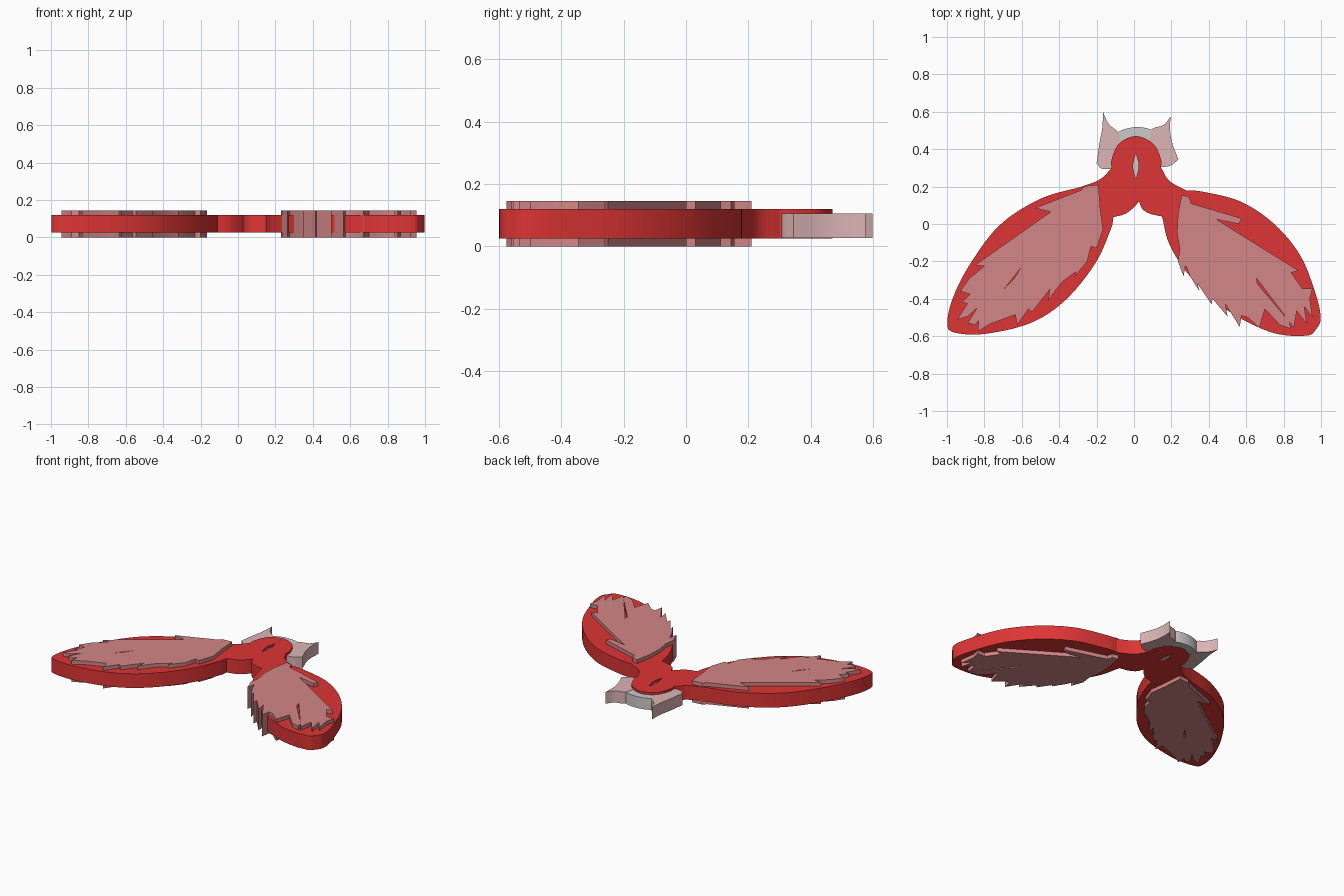
import bpy, bmesh
from mathutils import Vector


def smooth(runs, steps=6):
    """Join runs of points into a closed outline: curved in a run, sharp between runs."""
    out = []
    for i, run in enumerate(runs):
        pts = [Vector(p) for p in run] + [Vector(runs[(i + 1) % len(runs)][0])]
        ext = [2 * pts[0] - pts[1]] + pts + [2 * pts[-1] - pts[-2]]
        for k in range(1, len(ext) - 2):
            a, b, c, d = ext[k - 1:k + 3]
            for s in range(steps if len(pts) > 2 else 1):
                t = s / steps
                out.append(0.5 * (2 * b + (c - a) * t + (2 * a - 5 * b + 4 * c - d) * t * t
                                  + (3 * b - a - 3 * c + d) * t ** 3))
    return out


def plate(name, outlines, z0, z1, mat=None):
    """Flat extruded part; extra outlines become holes."""
    cu = bpy.data.curves.new(name, 'CURVE')
    cu.dimensions, cu.fill_mode = '2D', 'BOTH'
    cu.extrude = (z1 - z0) / 2
    for pts in outlines:
        sp = cu.splines.new('POLY')
        sp.points.add(len(pts) - 1)
        for q, p in zip(sp.points, pts):
            q.co = (p[0], p[1], 0, 1)
        sp.use_cyclic_u = True
        sp.use_smooth = False
    ob = bpy.data.objects.new(name, cu)
    bpy.context.collection.objects.link(ob)
    ob.location.z = (z0 + z1) / 2
    bpy.ops.object.select_all(action='DESELECT')
    ob.select_set(True)
    bpy.context.view_layer.objects.active = ob
    bpy.ops.object.convert(target='MESH')
    ob = bpy.context.object
    bm = bmesh.new()
    bm.from_mesh(ob.data)
    bmesh.ops.remove_doubles(bm, verts=bm.verts, dist=1e-5)
    bmesh.ops.recalc_face_normals(bm, faces=bm.faces)
    bm.to_mesh(ob.data)
    bm.free()
    bpy.ops.object.shade_smooth_by_angle(angle=0.5)
    if mat:
        ob.data.materials.clear()
        ob.data.materials.append(mat)
    return ob


def material(name, rgb):
    m = bpy.data.materials.new(name)
    m.diffuse_color = (*rgb, 1)
    return m


red = material("red", (0.73, 0.035, 0.035))
pink = material("pink", (0.65, 0.24, 0.24))
pale = material("pale_pink", (0.72, 0.46, 0.46))

# Red body: head, neck and two broad wings
body = smooth([
    [(.145, .30), (.19, .23), (.28, .18)],
    [(.285, .18), (.37, .172), (.57, .12), (.75, 0), (.89, -.17), (.97, -.37), (.998, -.50),
     (.975, -.56), (.92, -.597), (.73, -.578), (.49, -.455), (.30, -.28), (.19, -.11)],
    [(.15, .04), (.085, .055), (.045, .08)],
    [(.027, .12), (-.005, .085), (-.05, .053)],
    [(-.11, .037), (-.125, -.03), (-.21, -.215), (-.37, -.41), (-.555, -.53), (-.80, -.588),
     (-.96, -.58), (-.998, -.535), (-.97, -.40), (-.877, -.215), (-.717, -.005),
     (-.50, .135), (-.28, .20), (-.18, .24)],
    [(-.12, .30), (-.12, .345), (-.08, .43), (.01, .47), (.102, .43), (.143, .35)],
])
slot = smooth([[(.01, .24), (.025, .31)], [(.01, .38), (-.005, .31)]])
plate("body", [body, slot], .025, .12, red)

# Ragged inlays that stand proud on both sides of the wings
left = [(-.19, .21), (-.26, .203), (-.285, .18), (-.53, .085), (-.445, .065), (-.85, -.22),
        (-.80, -.225), (-.88, -.29), (-.93, -.36), (-.875, -.375), (-.92, -.42), (-.89, -.425),
        (-.945, -.51), (-.89, -.495), (-.84, -.45), (-.89, -.53), (-.85, -.54), (-.80, -.48),
        (-.605, -.235), (-.64, -.29), (-.83, -.49), (-.835, -.575), (-.77, -.535), (-.635, -.485),
        (-.625, -.54), (-.565, -.455), (-.545, -.47), (-.45, -.35), (-.46, -.41), (-.385, -.31),
        (-.31, -.255), (-.32, -.285), (-.25, -.20), (-.23, -.12), (-.20, -.13), (-.165, -.03),
        (-.18, .08)]
right = [(.255, .155), (.295, .145), (.305, .11), (.575, .03), (.56, .0), (.44, .025),
         (.88, -.25), (.84, -.26), (.90, -.345), (.955, -.345), (.94, -.40), (.955, -.50),
         (.91, -.44), (.925, -.535), (.87, -.465), (.855, -.555), (.655, -.29), (.66, -.32),
         (.83, -.52), (.84, -.56), (.78, -.54), (.70, -.455), (.67, -.555), (.61, -.50),
         (.575, -.49), (.565, -.55), (.49, -.43), (.50, -.495), (.42, -.40), (.415, -.43),
         (.34, -.32), (.35, -.36), (.30, -.28), (.275, -.22), (.265, -.28), (.235, -.20),
         (.245, -.13), (.23, -.05), (.235, .05)]
plate("left_inlay", [left], 0, .145, pink)
plate("right_inlay", [right], 0, .145, pink)

# Grey band behind the head and grey core in the slot
band = smooth([[(-.095, .487), (-.05, .507), (.005, .518), (.06, .514)],
               [(.105, .50), (.085, .42), (.07, .40)],
               [(.03, .40), (-.01, .40)], [(-.05, .40), (-.075, .43)]])
plate("head_band", [band], .027, .104)
plate("slot_core", [slot], .03, .104)

# Pale ears either side of the head
ear_l = smooth([[(-.165, .597), (-.135, .535), (-.085, .49)], [(-.07, .43), (-.10, .35)],
                [(-.10, .295), (-.17, .295)], [(-.20, .325), (-.185, .43), (-.17, .51)]])
ear_r = smooth([[(.195, .575), (.16, .53), (.095, .505)], [(.08, .43), (.12, .36)],
                [(.12, .305), (.19, .31)], [(.238, .345), (.205, .43), (.193, .50)]])
plate("left_ear", [ear_l], .026, .105, pale)
plate("right_ear", [ear_r], .026, .105, pale)
